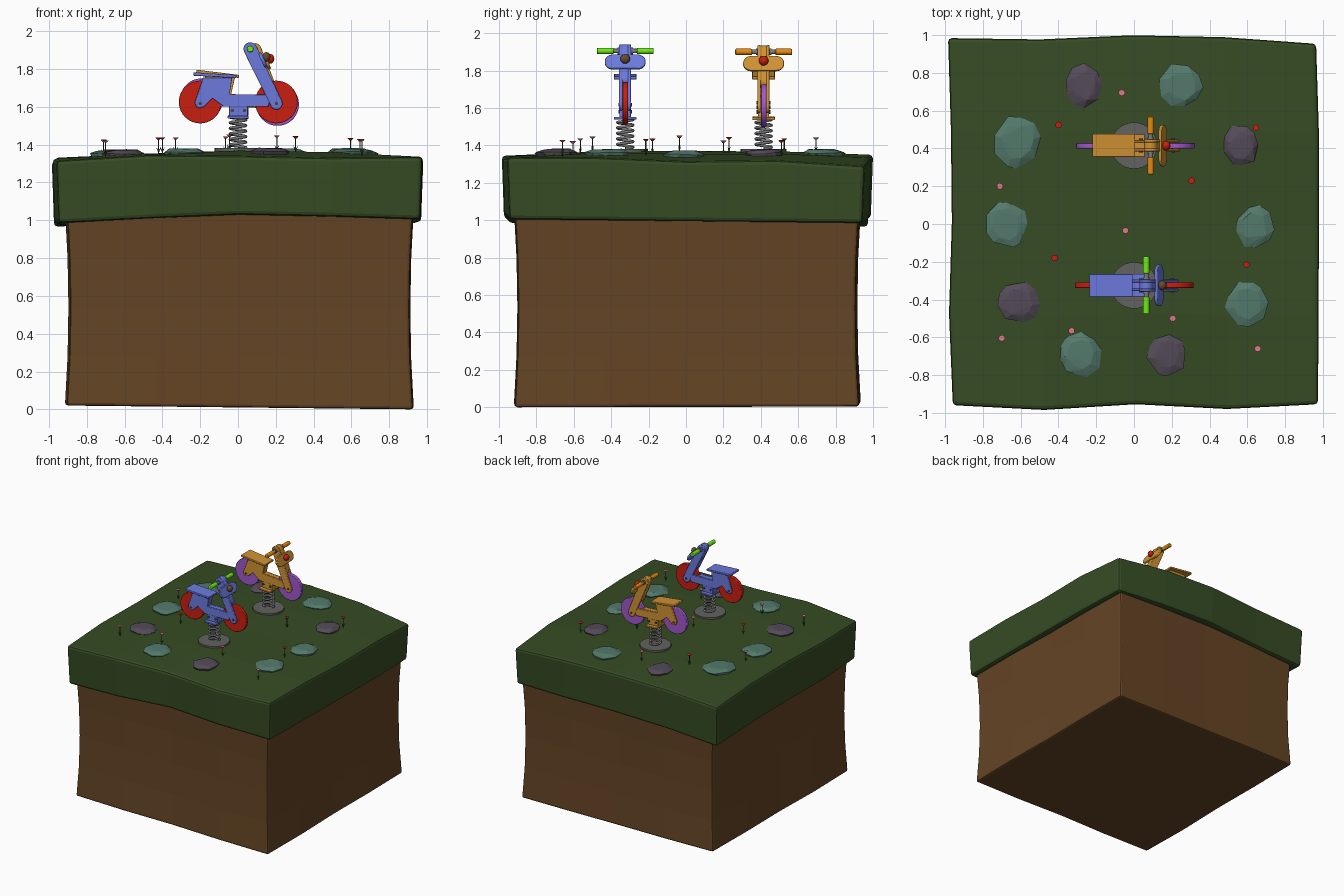
import bpy, bmesh, math, random
from mathutils import Matrix, Vector

if "Cube" in bpy.data.objects:
    bpy.data.objects.remove(bpy.data.objects["Cube"])

random.seed(4)
mats = {}


def mat(name, rgb):
    if name not in mats:
        m = bpy.data.materials.new(name)
        m.diffuse_color = [((c / 255 + 0.055) / 1.055) ** 2.4 if c > 10 else c / 3295 for c in rgb] + [1]
        m.use_nodes = True
        m.node_tree.nodes["Principled BSDF"].inputs["Base Color"].default_value = m.diffuse_color
        mats[name] = m
    return mats[name]


def finish(name, bm, material=None, M=Matrix(), smooth=True, bevel=0):
    bmesh.ops.recalc_face_normals(bm, faces=bm.faces)
    me = bpy.data.meshes.new(name)
    bm.to_mesh(me)
    bm.free()
    if smooth:
        me.shade_smooth()
        me.set_sharp_from_angle(angle=math.radians(35))
    ob = bpy.data.objects.new(name, me)
    bpy.context.collection.objects.link(ob)
    ob.matrix_world = M
    if material:
        me.materials.append(material)
    if bevel:
        b = ob.modifiers.new("edge_bevel", 'BEVEL')
        b.width, b.segments = bevel, 2
        b.limit_method, b.angle_limit = 'ANGLE', math.radians(45)
    return ob


def cylinder(name, a, b, r, material=None, M=Matrix(), sides=24, bevel=0, r2=None):
    a, b = Vector(a), Vector(b)
    bm = bmesh.new()
    rot = (b - a).to_track_quat('Z', 'Y').to_matrix().to_4x4()
    bmesh.ops.create_cone(bm, cap_ends=True, segments=sides, radius1=r, radius2=r if r2 is None else r2,
                          depth=(b - a).length, matrix=Matrix.Translation((a + b) / 2) @ rot)
    return finish(name, bm, material, M, bevel=bevel)


def ball(name, c, r, material, M=Matrix()):
    bm = bmesh.new()
    S = Matrix.Diagonal((*r, 1))
    bmesh.ops.create_uvsphere(bm, u_segments=14, v_segments=8, radius=1, matrix=Matrix.Translation(c) @ S)
    return finish(name, bm, material, M)


def plate(name, pts, y0, y1, material, M, bevel=0.004):
    """Side profile (x, z) extruded along y."""
    bm = bmesh.new()
    f = bm.faces.new([bm.verts.new((x, y0, z)) for x, z in pts])
    new = bmesh.ops.extrude_face_region(bm, geom=[f])['geom']
    bmesh.ops.translate(bm, vec=(0, y1 - y0, 0), verts=[v for v in new if isinstance(v, bmesh.types.BMVert)])
    return finish(name, bm, material, M, bevel=bevel)


def capsule(a, b, ra, rb, n=9):
    """Outline of a bar with round ends."""
    t = math.atan2(b[1] - a[1], b[0] - a[0])
    out = []
    for (cx, cz), r, s in ((b, rb, t - math.pi / 2), (a, ra, t + math.pi / 2)):
        out += [(cx + r * math.cos(s + math.pi * i / n), cz + r * math.sin(s + math.pi * i / n)) for i in range(n + 1)]
    return out


def lerp(tab, t):
    p = min(max((t + 1) / 2 * (len(tab) - 1), 0), len(tab) - 1.0001)
    i = int(p)
    return tab[i] + (tab[i + 1] - tab[i]) * (p - i)


HEIGHT = [[1.315, 1.345, 1.340, 1.330, 1.335],
          [1.325, 1.350, 1.368, 1.360, 1.335],
          [1.330, 1.350, 1.370, 1.355, 1.315],
          [1.330, 1.352, 1.368, 1.355, 1.320],
          [1.310, 1.335, 1.350, 1.335, 1.290]]


def ground(x, y):
    return lerp([lerp(row, x) for row in HEIGHT], y)


def block(name, sides, zfun, pinch, material, bevel):
    """Cube grid warped to four wavy side outlines."""
    left, right, front, back = sides
    bm = bmesh.new()
    bmesh.ops.create_cube(bm, size=2)
    bmesh.ops.subdivide_edges(bm, edges=bm.edges[:], cuts=3, use_grid_fill=True)
    for v in bm.verts:
        u, w, h = v.co
        k = pinch(h)
        x = lerp([lerp(left, w), lerp(right, w)], u) * k
        y = lerp([lerp(front, u), lerp(back, u)], w) * k
        v.co = (x, y, lerp(zfun(u, w), h))
    return finish(name, bm, material, smooth=False, bevel=bevel)


# Ground: soil block and overhanging grass slab
block("soil_block", ([-.905, -.915, -.905, -.91, -.905], [.925, .93, .92, .925, .92],
                     [-.915, -.92, -.91, -.92, -.915], [.93, .935, .93, .93, .925]),
      lambda u, w: (.012 - .01 * u + .002 * w, 1.06), lambda h: 1 - .02 * (1 - h * h),
      mat("soil", (100, 68, 36)), .015)
block("grass_slab", ([-.96, -.98, -.965, -.97, -.985], [.975, .978, .98, .98, .965],
                     [-.96, -.985, -.955, -.98, -.955], [.985, .978, 1.0, .99, .955]),
      lambda u, w: (lerp([.975, 1.0, 1.02, 1.01, .995], u) - .01 * w, ground(u, w)),
      lambda h: .994 + .006 * h, mat("grass", (54, 76, 36)), .02)

# Flat faceted stones
green, grey = mat("green_stone", (84, 122, 108)), mat("grey_stone", (84, 75, 88))
stones = [(-.265, .735, .10, .12, grey), (.565, .415, .10, .11, grey), (-.61, -.415, .11, .115, grey),
          (.175, -.69, .105, .115, grey), (.25, .735, .12, .12, green), (-.62, .435, .135, .14, green),
          (-.68, 0, .115, .13, green), (.64, -.015, .105, .115, green), (.6, -.42, .115, .13, green),
          (-.285, -.69, .12, .12, green)]
for x, y, rx, ry, m in stones:
    bm = bmesh.new()
    for z, k in ((-.035, .8), (.008, 1), (.025, .65)):
        for i in range(9):
            a = math.tau * (i + random.uniform(-.3, .3)) / 9
            r = k * random.uniform(.9, 1.06)
            bm.verts.new((r * rx * math.cos(a), r * ry * math.sin(a), z + random.uniform(-.004, .004)))
    bmesh.ops.convex_hull(bm, input=bm.verts[:])
    finish("stone", bm, m, Matrix.Translation((x, y, ground(x, y))), smooth=False)

# Flowers with stem, leaves and head
red, pink, stem = mat("red", (202, 30, 16)), mat("pink", (225, 120, 140)), mat("stem", (40, 75, 25))
flowers = [(-.065, .695, pink), (-.4, .525, red), (.645, .51, red), (-.71, .2, pink), (.305, .23, red),
           (-.045, -.035, pink), (-.42, -.18, red), (.595, -.215, red), (-.33, -.565, pink),
           (.205, -.5, pink), (-.7, -.605, pink), (.655, -.66, pink)]
for x, y, m in flowers:
    z = ground(x, y)
    cylinder("flower_stem", (x, y, z - .01), (x, y, z + .08), .003, stem, sides=6)
    cylinder("flower_head", (x, y, z + .072), (x, y, z + .084), .006, m, sides=10, r2=.017)
    for s in (-1, 1):
        cylinder("flower_leaf", (x, y, z + .01), (x + s * .014, y + s * .008, z + .035), .004, stem, sides=5, r2=0)


def spring_rider(y, pitch, paint, wheel_col, grip_col, lamp_col):
    base = Matrix.Translation((0, y, 0))
    pivot = Matrix.Translation((0, 0, 1.52))
    M = base @ pivot @ Matrix.Rotation(pitch, 4, 'Y') @ pivot.inverted()
    steel, bolt = mat("steel", (125, 125, 128)), mat("bolt", (70, 65, 70))
    gz = ground(0, y)
    # Foot pad and coil spring
    cylinder("foot_pad", (0, 0, gz - .02), (0, 0, gz + .012), .123, mat("pad", (98, 98, 96)), base, 32)
    cu = bpy.data.curves.new("coil_spring", 'CURVE')
    cu.dimensions, cu.bevel_depth, cu.bevel_resolution = '3D', .0075, 2
    sp = cu.splines.new('POLY')
    n = 110
    sp.points.add(n)
    for i, p in enumerate(sp.points):
        a = math.tau * 5.5 * i / n
        p.co = (.042 * math.cos(a), .042 * math.sin(a), gz + .015 + (1.545 - gz - .015) * i / n, 1)
    cu.materials.append(steel)
    ob = bpy.data.objects.new("coil_spring", cu)
    bpy.context.collection.objects.link(ob)
    ob.matrix_world = base
    # Mounting plate and bracket
    plate("mount_plate", [(-.055, 1.538), (.055, 1.538), (.055, 1.552), (-.055, 1.552)], -.06, .06, paint, M)
    plate("mount_bracket", [(-.048, 1.55), (.052, 1.55), (.052, 1.61), (-.048, 1.61)], -.03, .03, paint, M)
    # Wheels
    for x in (-.2, .203):
        cylinder("wheel", (x, -.0145, 1.625), (x, .0145, 1.625), .113, wheel_col, M, 40, .004)
    # Frame: side plates on both flanks, with solid cores between
    rear = [(-.185, 1.755), (-.228, 1.625), (-.224, 1.603), (-.205, 1.592), (-.18, 1.6), (-.135, 1.645),
            (-.075, 1.6), (.16, 1.6), (.18, 1.665), (-.045, 1.665), (-.03, 1.755)]
    top, axle = (.065, 1.905), (.203, 1.617)
    for s in (-1, 1):
        plate("frame_side", rear, s * .0155, s * .031, paint, M)
        plate("fork_side", capsule(top, axle, .036, .032), s * .0155, s * .032, paint, M)
        for bx, bz in ((-.2, 1.617), (.203, 1.617), (-.03, 1.58), (.035, 1.58)):
            cylinder("bolt", (bx, s * .028, bz), (bx, s * .037, bz), .009, bolt, M, 12)
    plate("frame_core", [(-.09, 1.6), (.1, 1.6), (.1, 1.665), (-.045, 1.665), (-.03, 1.755), (-.17, 1.755),
                         (-.12, 1.7)], -.016, .016, paint, M, 0)
    plate("fork_core", capsule(top, (.14, 1.748), .035, .033), -.016, .016, paint, M, 0)
    # Seat
    plate("seat", [(-.237, 1.764), (-.01, 1.752), (-.008, 1.768), (-.235, 1.782)], -.061, .061, paint, M)
    # Handlebar and grips
    cylinder("handlebar", (.065, -.145, 1.905), (.065, .145, 1.905), .012, steel, M, 16)
    for s in (-1, 1):
        cylinder("grip", (.065, s * .062, 1.905), (.065, s * .152, 1.905), .017, grip_col, M, 18, .005)
        cylinder("bar_collar", (.065, s * .03, 1.905), (.065, s * .042, 1.905), .018, steel, M, 18)
    # Head panel, tilted like the fork, and lamp
    P = M @ Matrix.Translation((.132, 0, 1.846)) @ Matrix.Rotation(math.radians(-25), 4, 'Y') \
        @ Matrix.Rotation(math.pi / 2, 4, 'Z')
    plate("head_panel", capsule((-.068, 0), (.068, 0), .042, .042), -.009, .009, paint, P)
    ball("lamp", (.15, 0, 1.863), (.022, .026, .026), lamp_col, M)


spring_rider(-.325, 0, mat("blue", (108, 122, 222)), red, mat("lime", (110, 238, 20)), mat("brown", (105, 75, 45)))
spring_rider(.415, math.radians(3.5), mat("amber", (208, 146, 52)), mat("purple", (162, 88, 205)),
             mat("orange", (232, 138, 14)), red)
